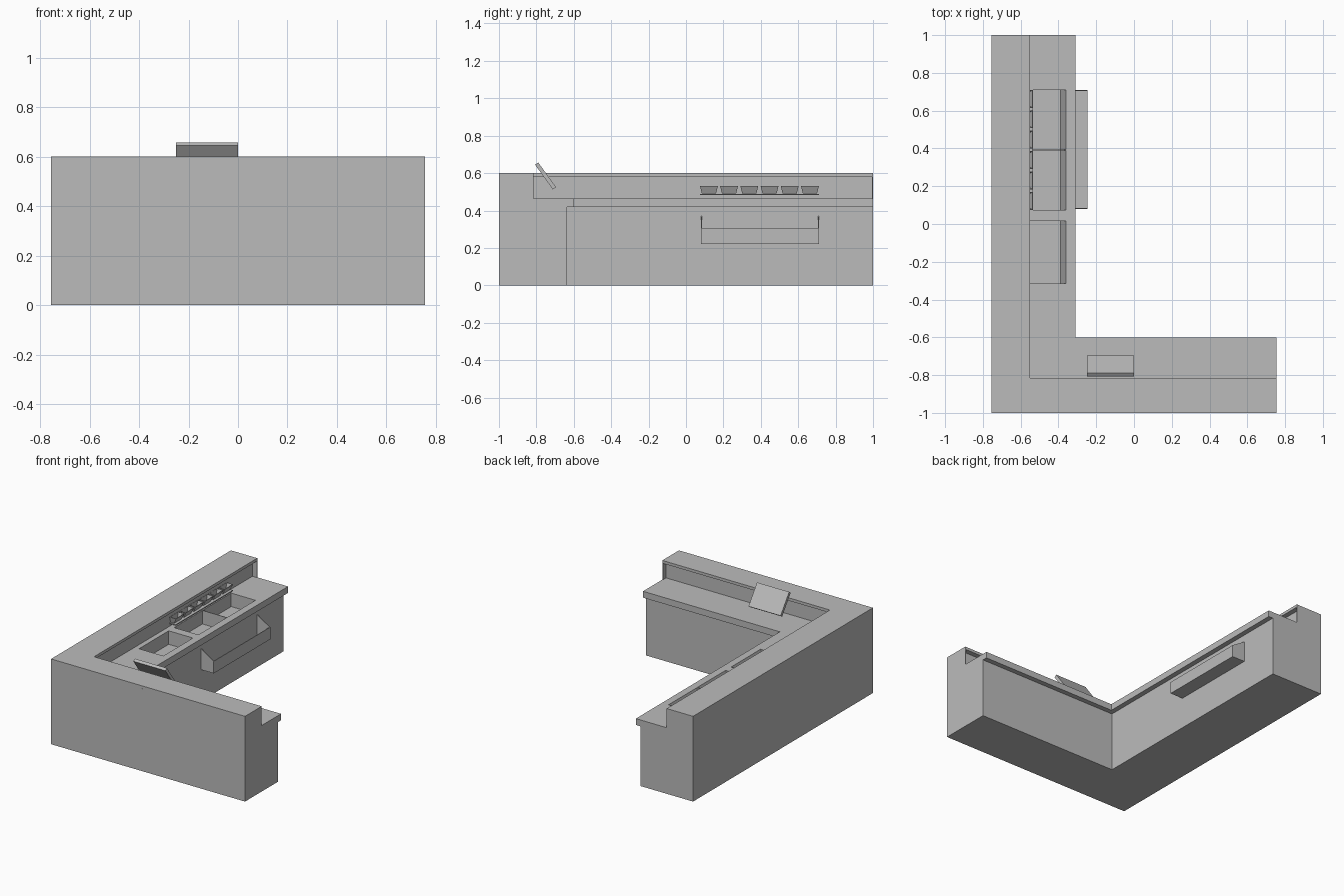
import bpy
import bmesh

cube = bpy.data.objects.get("Cube")
if cube:
    bpy.data.objects.remove(cube, do_unlink=True)

grey = bpy.data.materials.new("plain_grey")
grey.use_nodes = True
grey.diffuse_color = (0.5, 0.5, 0.5, 1)
grey.node_tree.nodes["Principled BSDF"].inputs["Base Color"].default_value = (0.5, 0.5, 0.5, 1)

X, Y = 0.755, 1.0          # half width and half depth
RECESS_X, RECESS_Y = -0.585, -0.85


def add_object(name, bm):
    bmesh.ops.recalc_face_normals(bm, faces=bm.faces)
    mesh = bpy.data.meshes.new(name)
    bm.to_mesh(mesh)
    bm.free()
    mesh.materials.append(grey)
    obj = bpy.data.objects.new(name, mesh)
    bpy.context.collection.objects.link(obj)
    return obj


def prism(name, points, axis, lo, hi):
    """Extrude a 2D outline along an axis (0, 1 or 2) from lo to hi."""
    bm = bmesh.new()
    verts = []
    for p in points:
        co = list(p)
        co.insert(axis, lo)
        verts.append(bm.verts.new(co))
    face = bm.faces.new(verts)
    out = bmesh.ops.extrude_face_region(bm, geom=[face])
    shift = [0, 0, 0]
    shift[axis] = hi - lo
    bmesh.ops.translate(bm, vec=shift, verts=[v for v in out["geom"] if isinstance(v, bmesh.types.BMVert)])
    return add_object(name, bm)


def box(name, x0, x1, y0, y1, z0, z1):
    return prism(name, [(x0, y0), (x1, y0), (x1, y1), (x0, y1)], 2, z0, z1)


def l_shape(name, xi, yi, z0, z1):
    """L plan, from the outer faces to the inner faces at xi and yi."""
    return prism(name, [(-X, -Y), (X, -Y), (X, yi), (xi, yi), (xi, Y), (-X, Y)], 2, z0, z1)


# Counter body, worktop and raised bar with an overhanging cap
body = l_shape("counter_body", -0.345, -0.635, 0, 0.42)
worktop = l_shape("worktop", -0.31, -0.6, 0.42, 0.465)
l_shape("bar_wall", RECESS_X, RECESS_Y, 0.465, 0.58)
l_shape("bar_cap", -0.55, -0.815, 0.58, 0.6)
box("left_end_panel", X - 0.005, X, RECESS_Y, -0.815, 0.465, 0.58)
box("back_end_panel", RECESS_X, -0.55, Y - 0.005, Y, 0.465, 0.58)

# Sunken bins with one sloped side
for y0, y1 in ((-0.315, 0.015), (0.075, 0.39), (0.395, 0.71)):
    outline = [(-0.55, 0.37), (-0.39, 0.37), (-0.358, 0.475), (-0.55, 0.475)]
    cutter = prism("bin_cutter", outline, 1, y0, y1)
    cutter.hide_render = True
    for target in (body, worktop):
        mod = target.modifiers.new("bin", "BOOLEAN")
        mod.object = cutter
        mod.operation = "DIFFERENCE"
        mod.solver = "EXACT"
        bpy.context.view_layer.objects.active = target
        bpy.ops.object.modifier_apply(modifier="bin")
    bpy.data.objects.remove(cutter, do_unlink=True)


# Row of small tapered cups under the cap
def cup(name, y0, y1):
    bm = bmesh.new()
    top = [(RECESS_X, y0), (-0.535, y0), (-0.535, y1), (RECESS_X, y1)]
    low = [(RECESS_X, y0 + 0.01), (-0.555, y0 + 0.01), (-0.555, y1 - 0.01), (RECESS_X, y1 - 0.01)]
    a = [bm.verts.new((*p, 0.53)) for p in top]
    b = [bm.verts.new((*p, 0.49)) for p in low]
    bm.faces.new(b)
    for i in range(4):
        j = (i + 1) % 4
        bm.faces.new((a[i], a[j], b[j], b[i]))
    obj = add_object(name, bm)
    mod = obj.modifiers.new("thickness", "SOLIDIFY")
    mod.thickness = 0.004


for i in range(6):
    start = 0.075 + i * 0.108
    cup(f"cup_{i + 1}", start, start + 0.095)
box("cup_shelf", RECESS_X, -0.537, 0.075, 0.71, 0.482, 0.489)

# Open bottle rail on the inner face, with sloped ends
T = 0.005
box("rail_floor", -0.345, -0.245, 0.08, 0.71, 0.222, 0.222 + T)
box("rail_front", -0.245 - T, -0.245, 0.08, 0.71, 0.222, 0.307)
end = [(-0.345, 0.222), (-0.245, 0.222), (-0.245, 0.307), (-0.345, 0.37)]
prism("rail_front_end", end, 1, 0.08, 0.08 + T)
prism("rail_back_end", end, 1, 0.71 - T, 0.71)

# Tilted screen
prism("screen", [(-0.807, 0.645), (-0.79, 0.657), (-0.695, 0.525), (-0.712, 0.513)], 0, -0.25, 0)
